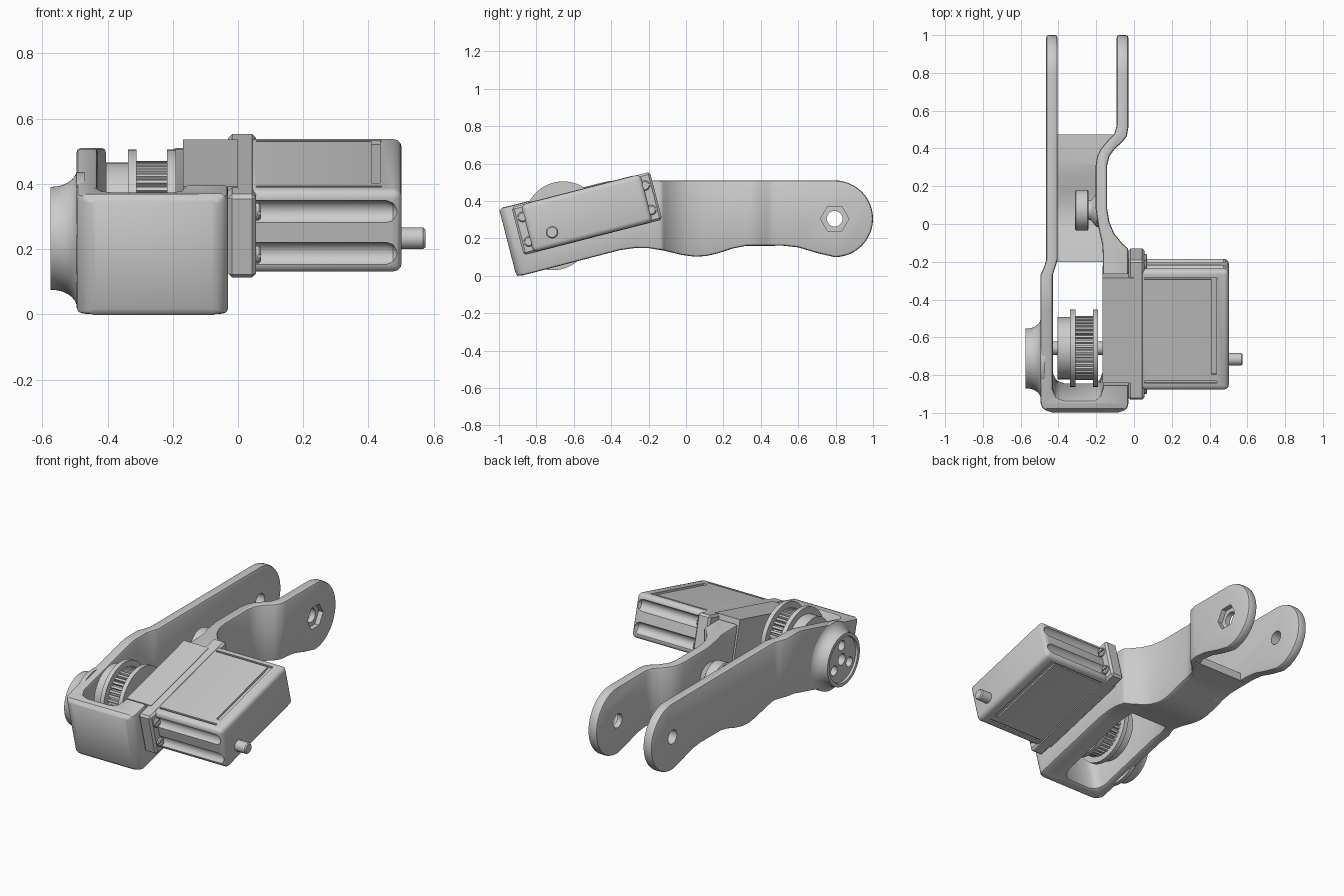
import bpy, bmesh
from math import sin, cos, pi, tau, radians, tan
from mathutils import Matrix, Vector

if "Cube" in bpy.data.objects:
    bpy.data.objects.remove(bpy.data.objects["Cube"])

TILT = radians(14.4)
MOTOR = Matrix.Translation((0, -0.53, 0.333)) @ Matrix.Rotation(TILT, 4, 'X')


def finish(name, bm):
    bmesh.ops.recalc_face_normals(bm, faces=bm.faces)
    me = bpy.data.meshes.new(name)
    bm.to_mesh(me)
    bm.free()
    ob = bpy.data.objects.new(name, me)
    bpy.context.collection.objects.link(ob)
    return ob


def prism(name, pts, a, b, axis='X', shear=False):
    """Extrude a profile: (y, z) along X or (x, y) along Z."""
    bm = bmesh.new()
    rings = []
    for t in (a, b):
        ring = []
        for p, q in pts:
            if axis == 'X':
                co = (t, p, q)
            else:
                co = (p, q + ((0.36 - t) * tan(TILT) if shear and q < -0.6 else 0), t)
            ring.append(bm.verts.new(co))
        rings.append(ring)
        bm.faces.new(ring)
    n = len(pts)
    for i in range(n):
        j = (i + 1) % n
        bm.faces.new((rings[0][i], rings[0][j], rings[1][j], rings[1][i]))
    return finish(name, bm)


def lathe(name, prof, y, z, n=48):
    """Turn an (x, radius) profile round the X axis through (y, z)."""
    bm = bmesh.new()
    rings = [[bm.verts.new((x, y + r * cos(tau * i / n), z + r * sin(tau * i / n)))
              for i in range(n)] for x, r in prof]
    for A, B in zip(rings, rings[1:]):
        for i in range(n):
            j = (i + 1) % n
            bm.faces.new((A[i], A[j], B[j], B[i]))
    bm.faces.new(rings[0])
    bm.faces.new(rings[-1])
    return finish(name, bm)


def rod(name, x0, x1, r, y, z, n=32):
    return lathe(name, [(x0, r), (x1, r)], y, z, n)


def box(name, x0, x1, u0, u1, v0, v1):
    """Box in the tilted motor frame."""
    bm = bmesh.new()
    bmesh.ops.create_cube(bm, size=1)
    for v in bm.verts:
        v.co = MOTOR @ Vector(((x0 + x1) / 2 + v.co.x * (x1 - x0),
                               (u0 + u1) / 2 + v.co.y * (u1 - u0),
                               (v0 + v1) / 2 + v.co.z * (v1 - v0)))
    return finish(name, bm)


def apply(ob, mod):
    bpy.context.view_layer.objects.active = ob
    bpy.ops.object.modifier_apply(modifier=mod.name)


def boolean(ob, cutter, op='DIFFERENCE'):
    m = ob.modifiers.new("cut", 'BOOLEAN')
    m.operation, m.solver, m.object = op, 'EXACT', cutter
    apply(ob, m)
    bpy.data.objects.remove(cutter, do_unlink=True)


def bevel(ob, w, seg=2, ang=35):
    m = ob.modifiers.new("bevel", 'BEVEL')
    m.width, m.segments, m.angle_limit = w, seg, radians(ang)
    m.limit_method, m.use_clamp_overlap = 'ANGLE', False
    apply(ob, m)
    return ob


def uv(u, v):
    p = MOTOR @ Vector((0, u, v))
    return p.y, p.z


def arc(cx, cy, r, a0, a1, n):
    return [(cx + r * cos(radians(a0 + (a1 - a0) * i / n)),
             cy + r * sin(radians(a0 + (a1 - a0) * i / n))) for i in range(n + 1)]


# Arm frame: side silhouette intersected with the bent-plate plan
bottom = [(0.70, 0.122), (0.60, 0.152), (0.52, 0.161), (0.32, 0.160), (0.25, 0.146),
          (0.17, 0.120), (0.11, 0.106), (0.05, 0.102), (-0.02, 0.111), (-0.12, 0.135),
          (-0.20, 0.148), (-0.27, 0.149), (-0.35, 0.138)]
side = ([(-1.004, 0.32), (-0.997, 0.35), (-0.98, 0.366), (-0.95, 0.372), (-0.45, 0.498),
         (-0.41, 0.507), (-0.37, 0.51)]
        + arc(0.795, 0.305, 0.205, 90, -90, 24) + bottom
        + [(-0.87, 0.003), (-0.90, 0.0), (-0.918, 0.008), (-0.93, 0.03)])
plan = ([(-0.465, 1.05), (-0.465, -0.19), (-0.475, -0.225), (-0.495, -0.27)]
        + arc(-0.435, -0.94, 0.06, 180, 270, 6) + arc(-0.08, -0.95, 0.05, 270, 360, 5)
        + [(-0.03, -0.13), (-0.06, -0.105), (-0.105, -0.05), (-0.13, 0.01), (-0.142, 0.08),
           (-0.142, 0.31), (-0.13, 0.36), (-0.10, 0.40), (-0.06, 0.435), (-0.038, 0.465),
           (-0.03, 0.51), (-0.03, 1.05), (-0.092, 1.05), (-0.092, 0.52), (-0.105, 0.475),
           (-0.14, 0.44), (-0.175, 0.40), (-0.195, 0.36), (-0.203, 0.31), (-0.203, 0.08),
           (-0.19, -0.01), (-0.168, -0.11), (-0.165, -0.16), (-0.165, -0.86),
           (-0.18, -0.91), (-0.21, -0.93), (-0.37, -0.93), (-0.41, -0.915), (-0.43, -0.87),
           (-0.43, -0.27), (-0.415, -0.225), (-0.405, -0.19), (-0.405, 1.05)])
frame = prism("arm_frame", side, -0.7, 0.2)
boolean(frame, prism("plan", plan, -0.1, 0.7, 'Z', True), 'INTERSECT')
bevel(frame, 0.013)
boolean(frame, box("notch", -0.3, 0.1, -0.30, 0.30, -0.132, 0.5))
boolean(frame, rod("pivot_hole", -0.6, 0.1, 0.042, 0.795, 0.305))
boolean(frame, rod("nut_pocket", -0.06, 0.1, 0.076, 0.795, 0.305, 6))
boolean(frame, rod("bore", -0.48, 0.1, 0.001, 0.795, 0.305, 6))

# Web joining the two plates along the underside
low = [(0.475, 0.16)] + [p for p in bottom if -0.20 <= p[0] < 0.47]
web = prism("bottom_web", low + [(y, z + 0.05) for y, z in reversed(low)], -0.6, 0.1)
boolean(web, prism("web_plan", [(-0.43, 0.6), (-0.43, -0.4), (-0.11, -0.4), (-0.11, -0.13),
                                (-0.16, 0.0), (-0.17, 0.08), (-0.17, 0.31), (-0.155, 0.38),
                                (-0.10, 0.44), (-0.065, 0.475), (-0.065, 0.6)],
                   -0.1, 0.7, 'Z'), 'INTERSECT')

# Flared pivot boss on the left plate with recessed, drilled face
BY, BZ = -0.712, 0.233
flare = [(-0.495 - 0.055 * (1 - cos(t * pi / 12)) - 0.02 * t / 6,
          0.158 + 0.045 * (1 - sin(t * pi / 12))) for t in range(7)]
boss = lathe("pivot_boss", [(-0.47, 0.203)] + flare
             + [(-0.575, 0.158), (-0.575, 0.138), (-0.562, 0.135)], BY, BZ, 64)
boolean(boss, rod("centre", -0.7, -0.52, 0.034, BY, BZ))
for k in range(3):
    a = tau * k / 3 + pi / 2
    boolean(boss, rod("drill", -0.7, -0.52, 0.03, BY + 0.085 * cos(a), BZ + 0.085 * sin(a), 24))

# Toothed belt pulley on its shaft
PY, PZ = -0.657, 0.30
rod("pulley_shaft", -0.46, -0.15, 0.036, PY, PZ)
rod("pulley_hub", -0.405, -0.335, 0.165, PY, PZ, 64)
for name, x in (("pulley_flange_left", -0.338), ("pulley_flange_right", -0.217)):
    rod(name, x, x + 0.027, 0.205, PY, PZ, 64)
T = 40
teeth = []
for i in range(T):
    for f, r in ((0.0, 0.152), (0.3, 0.152), (0.4, 0.17), (0.9, 0.17)):
        a = tau * (i + f) / T
        teeth.append((PY + r * cos(a), PZ + r * sin(a)))
prism("pulley_teeth", teeth, -0.315, -0.21)

# Belt idler on the right plate
lathe("belt_idler", [(-0.312, 0.10), (-0.306, 0.108), (-0.246, 0.108), (-0.24, 0.10),
                     (-0.24, 0.05), (-0.225, 0.055), (-0.21, 0.075), (-0.195, 0.09),
                     (-0.17, 0.09)], 0.073, 0.33)

# Motor: gearbox end, mounting flange and fluted body
box("motor_gearbox", -0.168, 0.0, -0.288, 0.288, -0.131, 0.135)
bevel(box("motor_flange", -0.03, 0.055, -0.382, 0.382, -0.132, 0.132), 0.012, 1)
body = bevel(box("motor_body", 0.03, 0.502, -0.33, 0.33, -0.13, 0.133), 0.026, 3)
for s in (-1, 1):
    for v in (-0.066, 0.066):
        y, z = uv(s * 0.338, v)
        boolean(body, lathe("flute", [(0.0, 0.036), (0.455, 0.036), (0.475, 0.029),
                                      (0.487, 0.012)], y, z, 24))
    # Panel outline grooves, top and underside
    v0, v1 = (0.12, 0.2) if s > 0 else (-0.2, -0.12)
    for u in (-0.283, 0.283):
        boolean(body, box("groove", 0.056, 0.44, u - 0.006, u + 0.006, v0, v1))
    boolean(body, box("slot", 0.41, 0.436, -0.24, 0.277, v0, v1))

# Rear stub shaft
lathe("motor_rear_shaft", [(0.49, 0.033), (0.568, 0.033), (0.575, 0.027)], BY - 0.004, BZ)

# Slotted flange screws
for i, (u, v) in enumerate([(a * 0.338, b * 0.068) for a in (-1, 1) for b in (-1, 1)]):
    y, z = uv(u, v)
    screw = lathe(f"flange_screw_{i + 1}", [(0.04, 0.027), (0.064, 0.027), (0.07, 0.021)], y, z, 24)
    boolean(screw, box("screw_slot", 0.062, 0.08, u - 0.05, u + 0.05, v - 0.005, v + 0.005))

# Smooth curved surfaces, keep machined edges sharp
bpy.ops.object.select_all(action='SELECT')
bpy.ops.object.shade_smooth_by_angle(angle=radians(32))
